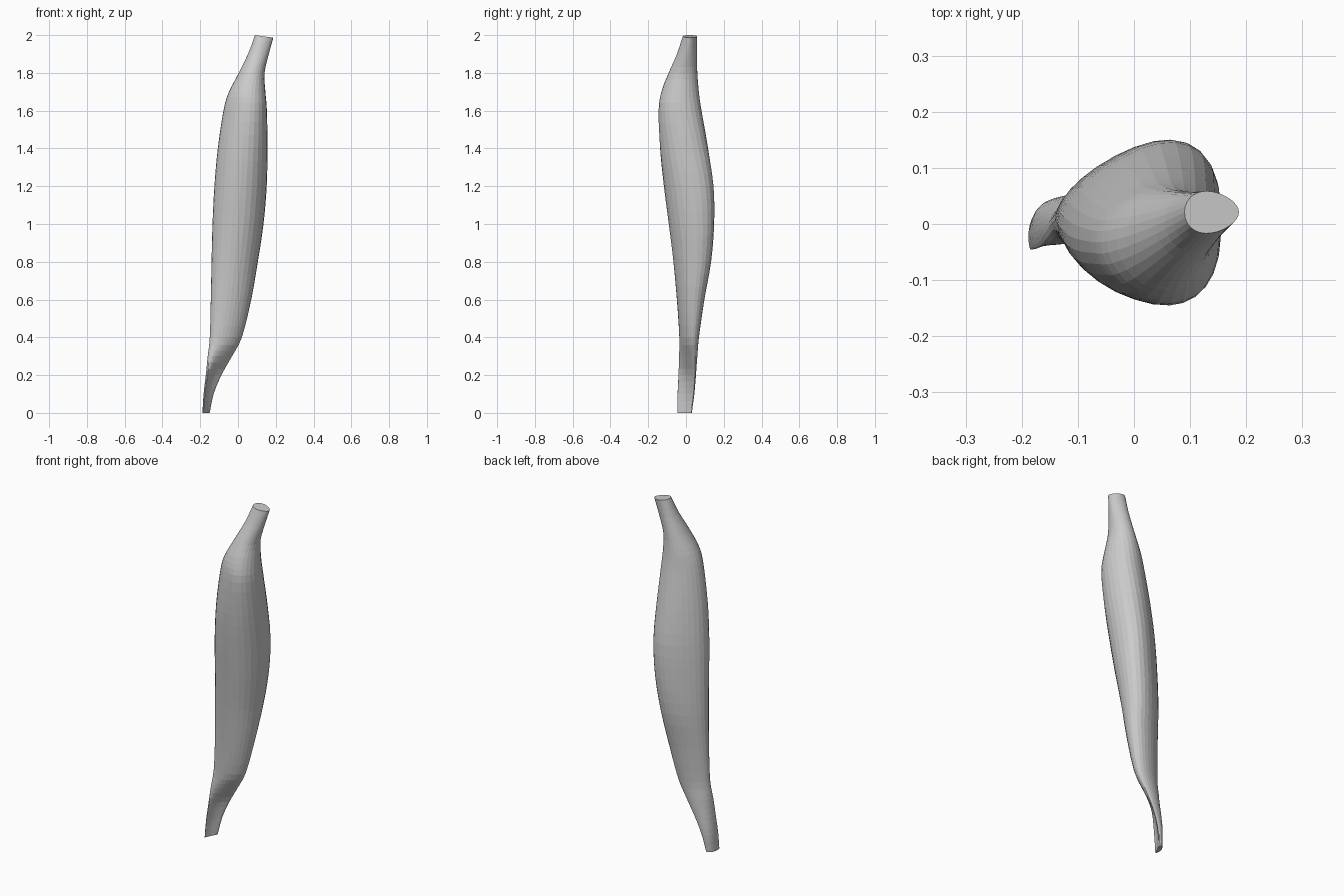
import bpy, bmesh
from math import sin, cos, pi

# Sections: z, xmin, xmax, ymin, ymax, skew, trough depth, egg shape
SECTIONS = [
    (0.00, -0.190, -0.153, -0.043, 0.033, 0.90, 0.010, 0.0),
    (0.10, -0.185, -0.135, -0.040, 0.048, 0.95, 0.018, 0.0),
    (0.20, -0.175, -0.095, -0.034, 0.057, 0.95, 0.022, 0.0),
    (0.30, -0.163, -0.035, -0.034, 0.062, 0.65, 0.014, 0.0),
    (0.40, -0.150, 0.020, -0.036, 0.068, 0.40, 0.004, 0.05),
    (0.60, -0.144, 0.070, -0.050, 0.095, 0.30, 0.0, 0.1),
    (0.80, -0.140, 0.105, -0.070, 0.128, 0.28, 0.0, 0.15),
    (1.00, -0.135, 0.135, -0.095, 0.141, 0.26, 0.0, 0.2),
    (1.20, -0.125, 0.152, -0.120, 0.138, 0.22, 0.0, 0.2),
    (1.40, -0.107, 0.156, -0.138, 0.112, 0.12, 0.0, 0.2),
    (1.60, -0.077, 0.153, -0.143, 0.080, 0.0, 0.0, 0.2),
    (1.70, -0.048, 0.145, -0.130, 0.068, 0.0, 0.0, 0.1),
    (1.80, 0.005, 0.140, -0.092, 0.060, 0.0, 0.0, 0.0),
    (1.90, 0.055, 0.162, -0.048, 0.057, 0.0, 0.0, -0.1),
    (1.993, 0.090, 0.187, -0.016, 0.058, 0.0, 0.0, -0.2),
]
SIDES, STEPS = 28, 3


def spline(p0, p1, p2, p3, t):
    return [0.5 * (2*b + (c-a)*t + (2*a-5*b+4*c-d)*t*t + (3*b-a-3*c+d)*t**3)
            for a, b, c, d in zip(p0, p1, p2, p3)]


def all_sections():
    n = len(SECTIONS)
    for i in range(n - 1):
        pts = [SECTIONS[min(max(i + k, 0), n - 1)] for k in (-1, 0, 1, 2)]
        for s in range(STEPS):
            yield spline(*pts, s / STEPS)
    yield SECTIONS[-1]


def section_points(z, x0, x1, y0, y1, skew, bow, egg):
    cx, cy, rx, ry = (x0+x1)/2, (y0+y1)/2, (x1-x0)/2, (y1-y0)/2
    tilt = -0.15 * max(0, (z - 1.75) / 0.25)
    for k in range(SIDES):
        t = 2 * pi * k / SIDES
        x = rx * cos(t)
        y = ry * sin(t + skew) * (1 + egg * cos(t))
        # bend the flat tendon into a trough
        b = bow * (0.5 - cos(t - pi/4 + skew/2) ** 2)
        yield (cx + x - 0.75*b, cy + y + 0.6*b, z + tilt * x)


# Muscle belly with both tendons, one continuous loft
bm = bmesh.new()
rings = [[bm.verts.new(p) for p in section_points(*s)] for s in all_sections()]
for lo, hi in zip(rings, rings[1:]):
    for k in range(SIDES):
        j = (k + 1) % SIDES
        bm.faces.new((lo[k], lo[j], hi[j], hi[k]))
# end caps
bm.faces.new(rings[0][::-1])
bm.faces.new(rings[-1])
bmesh.ops.recalc_face_normals(bm, faces=bm.faces)
mesh = bpy.data.meshes.new("muscle_belly")
bm.to_mesh(mesh)
bm.free()
obj = bpy.data.objects.new("muscle_belly", mesh)
bpy.context.collection.objects.link(obj)
